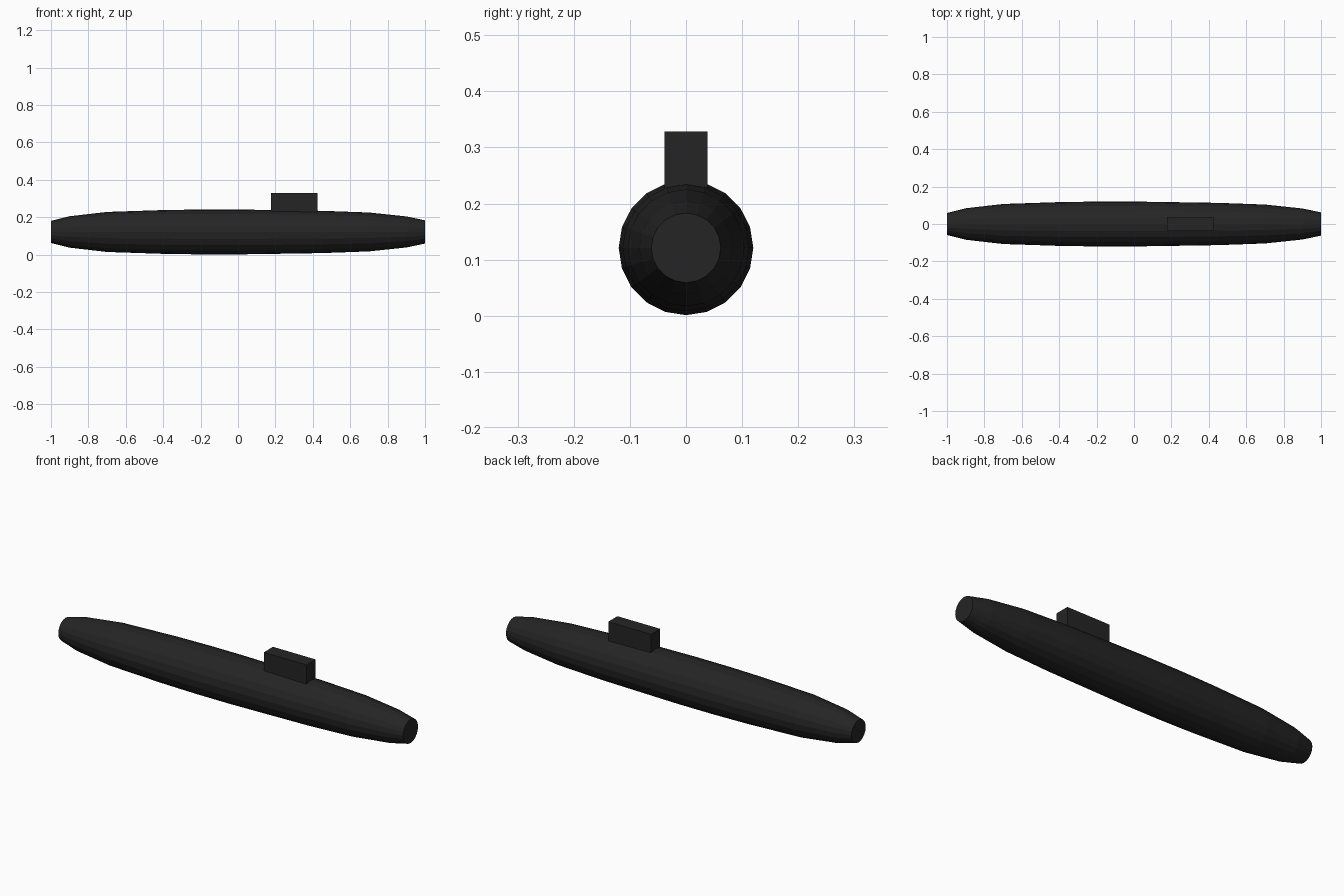
import bpy
import bmesh
from math import cos, sin, tau

if "Cube" in bpy.data.objects:
    bpy.data.objects.remove(bpy.data.objects["Cube"])

# Single dark colour
black = bpy.data.materials.new("matte_black")
black.use_nodes = True
colour = (0.018, 0.018, 0.018, 1)
black.diffuse_color = colour
black.node_tree.nodes["Principled BSDF"].inputs["Base Color"].default_value = colour


def add_object(name, bm):
    bmesh.ops.recalc_face_normals(bm, faces=bm.faces)
    mesh = bpy.data.meshes.new(name)
    bm.to_mesh(mesh)
    bm.free()
    mesh.materials.append(black)
    obj = bpy.data.objects.new(name, mesh)
    bpy.context.collection.objects.link(obj)
    return obj


# Hull: faceted body lofted along x, with flat end caps
SIDES = 20
AXIS_Z = 0.121
stations = [(-1, 0.059), (-0.9, 0.084), (-0.7, 0.107), (-0.4, 0.117),
            (-0.2, 0.12), (0, 0.12), (0.2, 0.117), (0.45, 0.113),
            (0.7, 0.104), (0.9, 0.083), (1, 0.062)]
bm = bmesh.new()
rings = [[bm.verts.new((x, r * cos(tau * i / SIDES), AXIS_Z + r * sin(tau * i / SIDES)))
          for i in range(SIDES)] for x, r in stations]
for a, b in zip(rings, rings[1:]):
    for i in range(SIDES):
        j = (i + 1) % SIDES
        bm.faces.new((a[i], a[j], b[j], b[i]))
bm.faces.new(rings[0])
bm.faces.new(rings[-1])
add_object("hull", bm)

# Conning tower: plain block sunk into the hull
bm = bmesh.new()
bmesh.ops.create_cube(bm, size=1)
tower = add_object("conning_tower", bm)
tower.scale = (0.248, 0.076, 0.128)
tower.location = (0.3, 0, 0.264)
